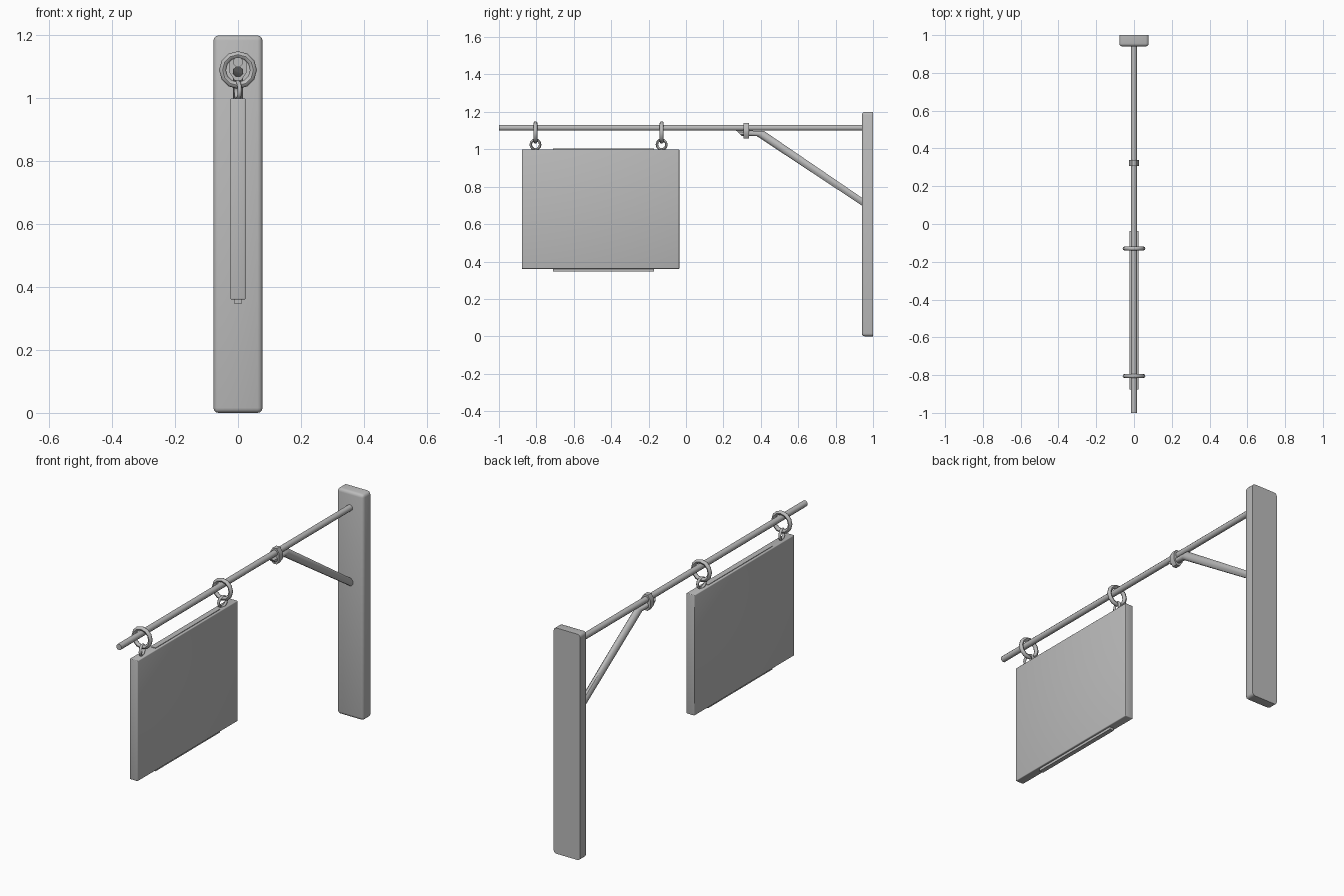
import bpy, bmesh
from math import pi, cos, sin, radians
from mathutils import Matrix

cube = bpy.data.objects.get("Cube")
if cube:
    bpy.data.objects.remove(cube)

grey = bpy.data.materials.new("plain_grey")
grey.use_nodes = True
grey.diffuse_color = (0.5, 0.5, 0.5, 1)
grey.node_tree.nodes["Principled BSDF"].inputs["Base Color"].default_value = grey.diffuse_color


def finish(name, bm):
    bmesh.ops.recalc_face_normals(bm, faces=bm.faces)
    mesh = bpy.data.meshes.new(name)
    bm.to_mesh(mesh)
    bm.free()
    mesh.materials.append(grey)
    obj = bpy.data.objects.new(name, mesh)
    bpy.context.collection.objects.link(obj)
    bpy.ops.object.select_all(action="DESELECT")
    obj.select_set(True)
    bpy.context.view_layer.objects.active = obj
    bpy.ops.object.shade_smooth_by_angle(angle=radians(46))
    return obj


def box(name, half_x, y, z, bevel=0, keep_back=False):
    """Box symmetric in x, with rounded edges; keep_back leaves the rear rim sharp."""
    bm = bmesh.new()
    bmesh.ops.create_cube(bm, size=1)
    for v in bm.verts:
        v.co = (v.co.x * 2 * half_x, y[v.co.y > 0], z[v.co.z > 0])
    if bevel:
        edges = [e for e in bm.edges
                 if not (keep_back and all(v.co.y > y[1] - 0.001 for v in e.verts))]
        bmesh.ops.bevel(bm, geom=edges, offset=bevel, segments=3, profile=0.5, affect="EDGES")
    return finish(name, bm)


def tube(name, half_x, stations, sides=8):
    """Loft rings along y; each station is centre y, z and the ring's up vector y, z."""
    bm = bmesh.new()
    rings = []
    for y, z, uy, uz in stations:
        angles = [2 * pi * (i + 0.5) / sides for i in range(sides)]
        rings.append([bm.verts.new((half_x * cos(a), y + uy * sin(a), z + uz * sin(a)))
                      for a in angles])
    for a, b in zip(rings, rings[1:]):
        for i in range(sides):
            j = (i + 1) % sides
            bm.faces.new((a[i], a[j], b[j], b[i]))
    bm.faces.new(rings[0])
    bm.faces.new(rings[-1])
    return finish(name, bm)


def ring(name, y, z, major, minor, turn, around=12, sides=8):
    """Torus standing upright, facing y, then turned about the vertical."""
    bm = bmesh.new()
    grid = []
    for i in range(around):
        a = 2 * pi * i / around
        row = []
        for k in range(sides):
            b = 2 * pi * k / sides
            r = major + minor * cos(b)
            row.append(bm.verts.new((r * cos(a), minor * sin(b), r * sin(a))))
        grid.append(row)
    for i in range(around):
        p, q = grid[i], grid[(i + 1) % around]
        for k in range(sides):
            m = (k + 1) % sides
            bm.faces.new((p[k], p[m], q[m], q[k]))
    bm.transform(Matrix.Translation((0, y, z)) @ Matrix.Rotation(turn, 4, "Z"))
    return finish(name, bm)


# Wall post and horizontal arm
box("wall_post", 0.078, (0.94, 1.0), (0, 1.2), bevel=0.016, keep_back=True)
tube("arm", 0.0165, [(-1, 1.115, 0, 0.0165), (0.945, 1.115, 0, 0.0165)])

# Diagonal brace with a bent end held by a clamp
tube("brace", 0.018, [(0.945, 0.717, 0, 0.0225),
                      (0.398, 1.084, 0.02, 0.0155),
                      (0.284, 1.085, -0.018, 0.0165)])
tube("brace_clamp", 0.029, [(0.308, 1.099, 0, 0.045), (0.338, 1.099, 0, 0.045)])

# Hanging board with its core plate
box("sign_board", 0.024, (-0.877, -0.036), (0.36, 1.0), bevel=0.004)
box("sign_core", 0.012, (-0.71, -0.17), (0.347, 1.003))

# Hanging rings, a large one over the arm and a small eye on the board
for label, y, tilt in (("front", -0.805, 12), ("rear", -0.13, -12)):
    ring(label + "_hanging_ring", y, 1.09, 0.049, 0.011, 0)
    ring(label + "_board_eye", y, 1.025, 0.026, 0.007, radians(90 + tilt))
